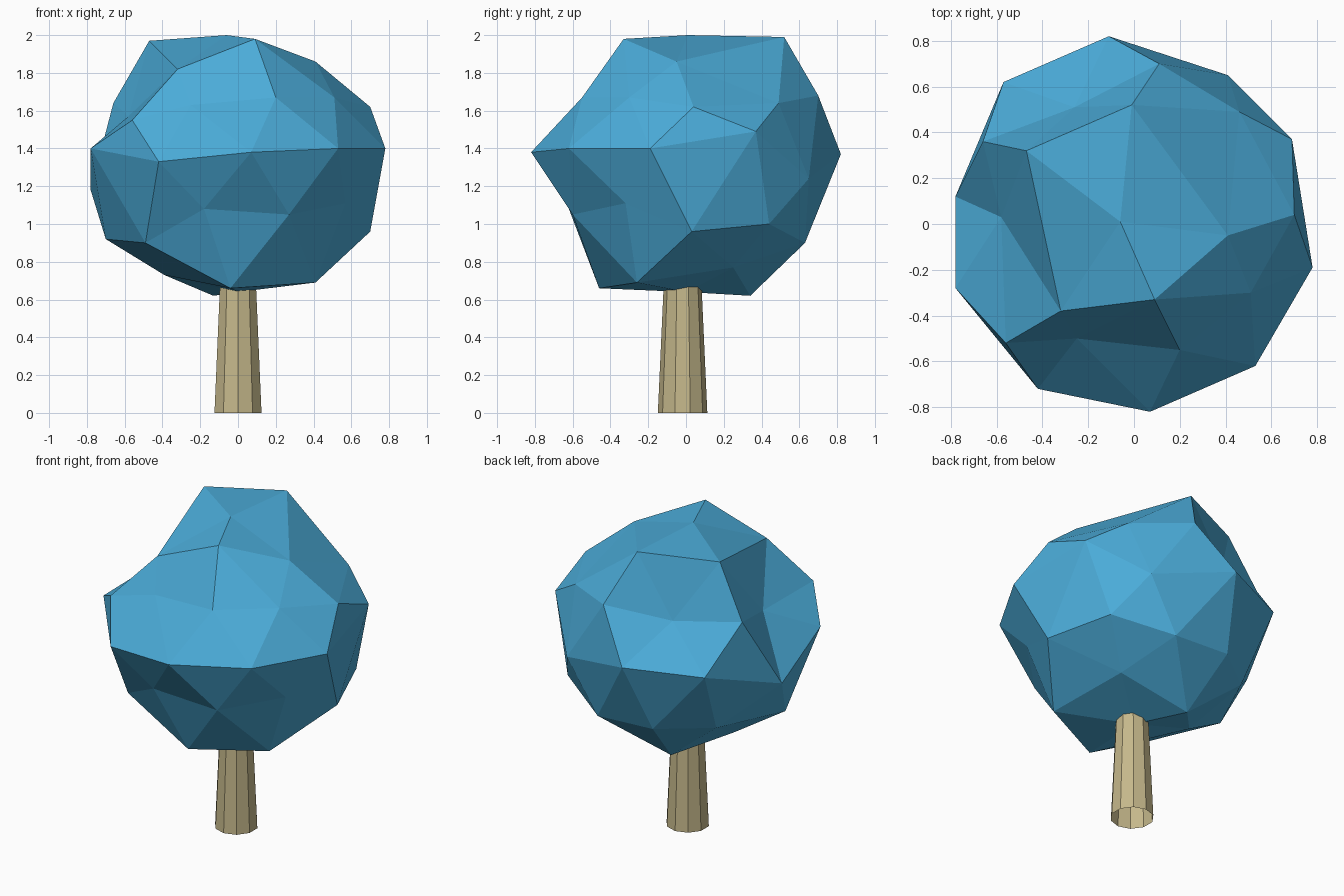
import bpy
import bmesh
from math import cos, sin, sqrt, tau
from mathutils import Vector, Matrix

default_cube = bpy.data.objects.get("Cube")
if default_cube:
    bpy.data.objects.remove(default_cube, do_unlink=True)


def make_material(name, colour):
    material = bpy.data.materials.new(name)
    material.use_nodes = True
    material.diffuse_color = (*colour, 1)
    shader = next(n for n in material.node_tree.nodes if n.type == "BSDF_PRINCIPLED")
    shader.inputs["Base Color"].default_value = (*colour, 1)
    shader.inputs["Roughness"].default_value = 0.9
    return material


def make_object(name, bm, material):
    mesh = bpy.data.meshes.new(name)
    bmesh.ops.recalc_face_normals(bm, faces=bm.faces)
    bm.to_mesh(mesh)
    bm.free()
    mesh.materials.append(material)
    obj = bpy.data.objects.new(name, mesh)
    bpy.context.scene.collection.objects.link(obj)
    return obj


def pull_ring(bm, height, start, targets):
    """Move one ring of unit-sphere vertices, counted from a start turn, to targets."""
    radius = sqrt(max(0, 1 - height * height))
    for i, target in enumerate(targets):
        angle = tau * (start + i / len(targets))
        spot = Vector((radius * cos(angle), radius * sin(angle), height))
        vert = min(free_verts, key=lambda v: (v.co - spot).length)
        free_verts.remove(vert)
        moved[vert] = Vector(target)


leaf_blue = make_material("leaf blue", (0.07, 0.41, 0.69))
bark_tan = make_material("bark tan", (0.56, 0.48, 0.26))

# Trunk: open tapered tube with ten flat sides
bm = bmesh.new()
bmesh.ops.create_cone(bm, cap_ends=False, segments=10, radius1=0.131, radius2=0.1,
                      depth=0.68, matrix=Matrix.Translation((0, -0.018, 0.34)))
make_object("trunk", bm, bark_tan)

# Crown: faceted ball with its rings pulled into a lumpy shape
bm = bmesh.new()
bmesh.ops.create_icosphere(bm, subdivisions=2, radius=1)
free_verts = list(bm.verts)
moved = {}

# Crown top and the ring around it
pull_ring(bm, 1, 0, [(-.06, .01, 2)])
pull_ring(bm, .85, 0, [(.41, -.05, 1.86), (-.01, .52, 1.99), (-.47, .32, 1.97),
                       (-.32, -.38, 1.82), (.09, -.33, 1.98)])
# Shoulder corners and the points between them
pull_ring(bm, .45, 0, [(.7, .04, 1.62), (.11, .7, 1.68), (-.66, .36, 1.64),
                       (-.56, -.52, 1.55), (.2, -.55, 1.67)])
pull_ring(bm, .53, .1, [(.46, .49, 1.64), (-.26, .51, 1.6), (-.58, .03, 1.57),
                        (-.25, -.5, 1.63), (.51, -.3, 1.67)])
# Widest ring
pull_ring(bm, 0, .05, [(.69, .37, 1.49), (.41, .65, 1.24), (-.11, .82, 1.37),
                       (-.57, .62, 1.35), (-.78, .12, 1.18), (-.78, -.28, 1.4),
                       (-.42, -.72, 1.33), (.07, -.82, 1.38), (.53, -.62, 1.4),
                       (.78, -.19, 1.4)])
# Lower corners and the points between them
pull_ring(bm, -.45, .1, [(.55, .44, 1), (-.2, .63, .92), (-.7, -.03, .92),
                         (-.18, -.62, 1.08), (.57, -.32, 1.11)])
pull_ring(bm, -.53, 0, [(.7, .03, .96), (.2, .63, .9), (-.5, .4, .92),
                        (-.49, -.44, .9), (.27, -.6, 1.05)])
# Underside
pull_ring(bm, -.85, .1, [(.31, .25, .77), (-.13, .34, .62), (-.39, .05, .73),
                         (-.04, -.46, .66), (.41, -.26, .69)])
pull_ring(bm, -1, 0, [(0, 0, .64)])

for vert, place in moved.items():
    vert.co = place
make_object("crown", bm, leaf_blue)
